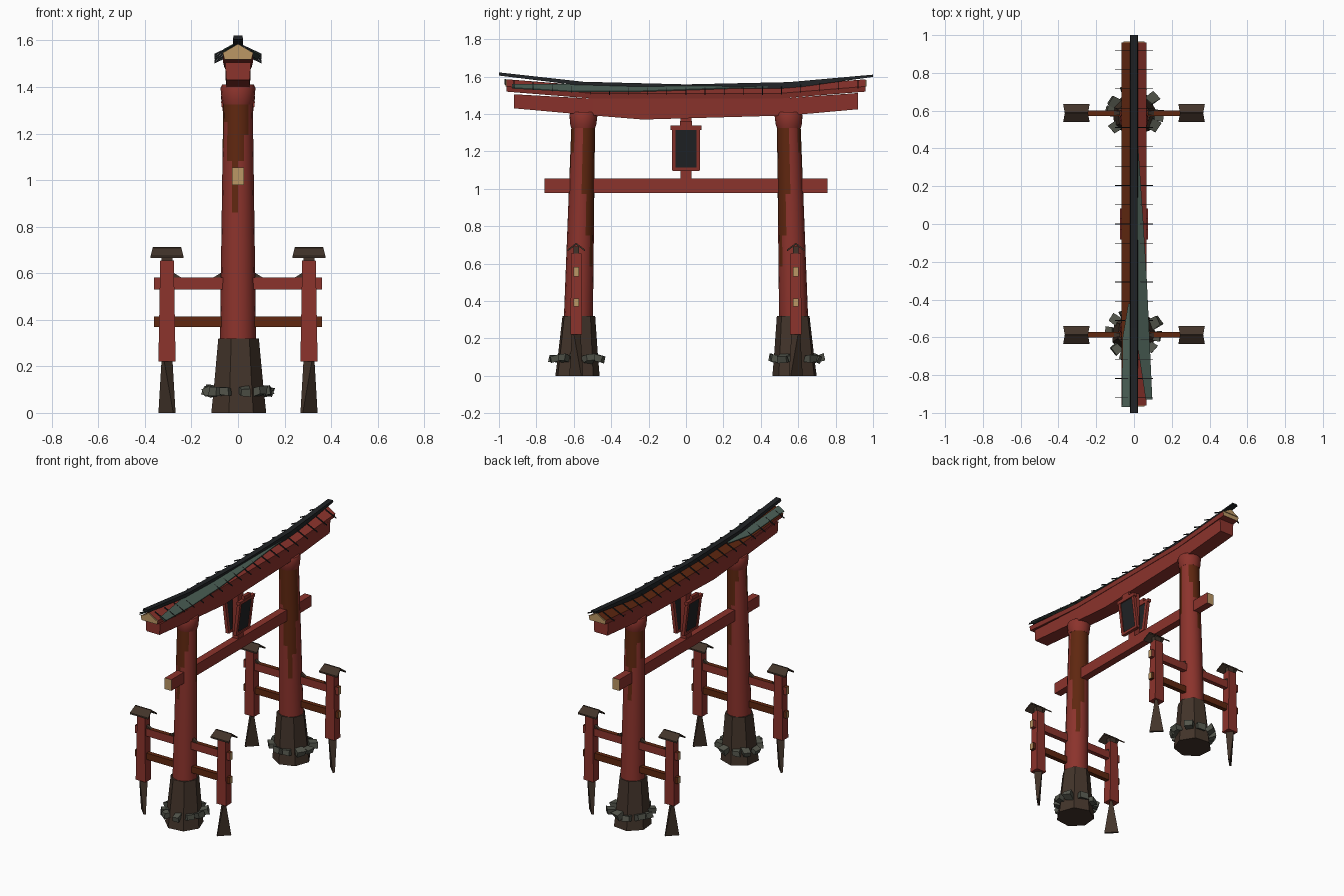
import bpy, bmesh, math, random
from mathutils import Vector, Matrix

old = bpy.data.objects.get("Cube")
if old:
    bpy.data.objects.remove(old)
random.seed(4)


def material(name, *rgb):
    m = bpy.data.materials.new(name)
    m.use_nodes = True
    m.diffuse_color = (*rgb, 1)
    m.node_tree.nodes["Principled BSDF"].inputs["Base Color"].default_value = (*rgb, 1)
    return m


RED = material("lacquer red", .26, .033, .025)
RUST = material("weathered rust", .115, .02, .005)
DARK = material("dark timber", .055, .034, .023)
BLACK = material("black lacquer", .014, .016, .018)
GREEN = material("verdigris copper", .07, .115, .092)
STONE = material("grey stone", .085, .09, .07)
TAN = material("cut wood end", .5, .31, .13)


def finish(name, bm, mats, rule=None, smooth=False):
    bmesh.ops.recalc_face_normals(bm, faces=bm.faces[:])
    if rule:
        for f in bm.faces:
            f.material_index = int(rule(f))
    me = bpy.data.meshes.new(name)
    bm.to_mesh(me)
    bm.free()
    for m in mats:
        me.materials.append(m)
    ob = bpy.data.objects.new(name, me)
    bpy.context.collection.objects.link(ob)
    if smooth:
        bpy.ops.object.select_all(action='DESELECT')
        ob.select_set(True)
        bpy.context.view_layer.objects.active = ob
        bpy.ops.object.shade_smooth_by_angle(angle=math.radians(40))
    return ob


def loft(name, rings, mats, rule=None, smooth=False):
    """Skin a list of equal closed rings and cap both ends."""
    bm = bmesh.new()
    loops = [[bm.verts.new(p) for p in r] for r in rings]
    n = len(loops[0])
    for a, b in zip(loops, loops[1:]):
        for i in range(n):
            j = (i + 1) % n
            bm.faces.new((a[i], a[j], b[j], b[i]))
    bm.faces.new(loops[0])
    bm.faces.new(loops[-1])
    return finish(name, bm, mats, rule, smooth)


def rect(x, y, z, hx, hy):
    return [(x + i * hx, y + j * hy, z) for i, j in ((-1, -1), (1, -1), (1, 1), (-1, 1))]


def block(name, x, y, z0, z1, hx, hy, mats, rule=None):
    return loft(name, [rect(x, y, z0, hx, hy), rect(x, y, z1, hx, hy)], mats, rule)


def circle(x, y, z, r, n, turn=0):
    return [(x + r * math.cos(turn + math.tau * i / n),
             y + r * math.sin(turn + math.tau * i / n), z) for i in range(n)]


def sag(y, points):
    """Height at y on a line through the points."""
    for (a, za), (b, zb) in zip(points, points[1:]):
        if y <= b:
            return za + (zb - za) * (y - a) / (b - a)
    return points[-1][1]


# Curved top beams: each section hangs on a height line
LOW_BOTTOM = [(-.92, 1.43), (-.5, 1.392), (-.23, 1.37), (.55, 1.392), (.92, 1.425)]
LOW_TOP = [(-.92, 1.505), (-.5, 1.482), (.5, 1.482), (.92, 1.512)]
EAVE = [(-.97, 1.548), (-.5, 1.51), (.5, 1.51), (.97, 1.548)]


def eave(y):
    return sag(y, EAVE)


def along_y(f):
    return abs(f.normal.y) > .8


low = []
for y in (-.92, -.5, -.23, .2, .55, .92):
    a, b = sag(y, LOW_BOTTOM), sag(y, LOW_TOP)
    low.append([(-.05, y, a), (.05, y, a), (.055, y, b), (-.055, y, b)])
loft("lower_lintel", low, [RED])


def roof_rule(f):
    if along_y(f):
        return 2
    return f.normal.z > .2 and f.normal.x < 0


STATIONS = (-.96, -.75, -.5, 0, .5, .75, .96)
loft("upper_lintel", [[(-.058, y, eave(y) - .028), (.058, y, eave(y) - .028),
                       (.065, y, eave(y)), (0, y, eave(y) + .038), (-.065, y, eave(y))]
                      for y in STATIONS], [RED, RUST, TAN], roof_rule)
for y in (-.963, .963):
    e = eave(y)
    gable = [[(-.055, y + d, e), (.055, y + d, e), (0, y + d, e + .033)] for d in (-.003, .003)]
    loft("gable_plate", gable, [TAN])

# Black ridge, thicker in the middle and sweeping up at the tips
RIDGE = [(-1, 1.605, 1.622), (-.55, 1.55, 1.572), (0, 1.53, 1.558),
         (.55, 1.535, 1.57), (1, 1.598, 1.61)]
loft("roof_ridge", [[(-.022, y, a), (.022, y, a), (.018, y, b), (-.018, y, b)]
                    for y, a, b in RIDGE], [BLACK])


# Copper sheets lying on the slopes
def sheet(name, spans):
    rings = []
    for y, x0, x1 in spans:
        z0, z1 = (eave(y) + .044 - .55 * abs(x) for x in (x0, x1))
        rings.append([(x0, y, z0), (x1, y, z1), (x1, y, z1 + .005), (x0, y, z0 + .005)])
    loft(name, rings, [GREEN])


sheet("copper_sheet_right", [(-.93, .062, .097), (-.62, .015, .083), (-.3, .015, .068),
                             (0, .015, .05), (.45, .015, .02)])
sheet("copper_sheet_left", [(-.97, -.065, -.02), (-.6, -.06, -.018), (-.42, -.03, -.018)])

# Thin tile ribs crossing the slopes
for s in (-1, 1):
    for i in range(19):
        y = -.92 + i * .1022
        e = eave(y)
        inner, outer = e + .03, e - .008
        loft("roof_rib", [[(s * x, y - .0018, z), (s * x, y + .0018, z),
                           (s * x, y + .0018, z + .008), (s * x, y - .0018, z + .008)]
                          for x, z in ((.018, inner), (.1, outer))], [BLACK])

# Lowest height of the weathering around a pillar, starting at +x and turning inward
STREAK = [.95, .75, .6, .8, 1.1, 1.25, 2, 2, 1.15, 1.25, 1.1, .88, 1.1, 1.2, 2, 2]

for side in (-1, 1):
    def centre(z):
        return side * (.583 - .025 * z)

    def streak_rule(f):
        c = f.calc_center_median()
        turn = math.atan2(-side * (c.y - centre(c.z)), c.x) % math.tau
        return abs(f.normal.z) < .8 and c.z > STREAK[int(turn / math.tau * 16) % 16]

    # Pillar, collar and flared footing
    levels = [.25 + i * .0555 for i in range(21)]
    loft("pillar", [circle(0, centre(z), z, .082 - .014 * z, 16) for z in levels],
         [RED, RUST], streak_rule, True)
    loft("pillar_collar", [circle(0, centre(z), z, r, 16) for z, r in
                           ((1.325, .064), (1.345, .07), (1.395, .075), (1.41, .068))],
         [RED], None, True)
    loft("pillar_footing", [circle(0, centre(z), z, r, 7, side) for z, r in
                            ((0, .122), (.1, .111), (.32, .09))], [DARK])

    # Ring of rough stones
    for i in range(10):
        a = math.tau * i / 10 + random.uniform(-.15, .15)
        bm = bmesh.new()
        bmesh.ops.create_cube(bm, size=1)
        for v in bm.verts:
            v.co *= random.uniform(.7, 1.1)
        size = Matrix.Diagonal((random.uniform(.045, .06), random.uniform(.05, .06), .04, 1))
        d = random.uniform(.112, .132)
        place = Vector((d * math.cos(a), side * .583 + d * math.sin(a), .092))
        spin = Matrix.Rotation(a, 4, 'Z') @ Matrix.Rotation(random.uniform(-.4, .4), 4, 'Y')
        bm.transform(Matrix.Translation(place) @ spin @ size)
        finish("footing_stone", bm, [STONE])

    # Side rails with pale cut ends
    yc = side * .587
    block("upper_rail", 0, yc, .53, .582, .36, .015, [RED, RUST, TAN],
          lambda f: 2 if abs(f.normal.x) > .8 else f.normal.z > .8)
    block("lower_rail", 0, yc, .37, .414, .36, .015, [RUST, TAN],
          lambda f: abs(f.normal.x) > .8)

    for s in (-1, 1):
        x = s * .305
        # Small wedges locking the rail
        for wx, lean in ((.085, 1), (.265, -1)):
            loft("rail_wedge", [[(s * (wx + lean * dx), yc + dy, z) for dx, z in
                                 ((-.012, .58), (.024, .58), (-.012, .602))]
                                for dy in (-.011, .011)], [DARK])
        # Outer post, twisted foot and little gabled cap
        loft("outer_post", [rect(x, yc, .22, .037, .031), rect(x, yc, .655, .029, .027)], [RED])
        t = s * side
        foot = []
        for z, long, thin, turn in ((0, .045, .007, -t), (.23, .007, .026, -t)):
            u, w = Vector((1, turn, 0)).normalized(), Vector((-turn, 1, 0)).normalized()
            foot.append([Vector((x, yc, z)) + u * long * i + w * thin * j
                         for i, j in ((-1, -1), (1, -1), (1, 1), (-1, 1))])
        loft("outer_post_foot", foot, [DARK])
        for d in (-1, 1):
            loft("post_cap_slope",
                 [[(x - h, yc + d * dy, z), (x + h, yc + d * dy, z),
                   (x + h, yc + d * dy, z + .01), (x - h, yc + d * dy, z + .01)]
                  for h, dy, z in ((.061, -.002, .702), (.07, .047, .665))], [DARK])
        block("post_cap_core", x, yc, .65, .69, .024, .014, [DARK])

# Tie beam and the strut above it
block("tie_beam", 0, 0, .978, 1.054, .025, .757, [RED, TAN], along_y)
block("centre_strut", 0, 0, 1.05, 1.4, .02, .03, [RED])

# Framed plaques leaning out on both sides
for s in (-1, 1):
    def leaning(name, y0, y1, z0, z1, back, front, mat):
        rings = []
        for z in (z0, z1):
            lean = .028 + (z - 1.1) * .13
            rings.append([(s * (lean + d), y, z) for d, y in
                          ((back, y0), (front, y0), (front, y1), (back, y1))])
        loft(name, rings, [mat])

    leaning("plaque_panel", -.058, .058, 1.11, 1.32, -.006, .006, BLACK)
    for y in (-.066, .066):
        leaning("plaque_side_frame", y - .01, y + .01, 1.098, 1.335, -.01, .012, RED)
    leaning("plaque_bottom_frame", -.07, .07, 1.096, 1.113, -.01, .012, RED)
    leaning("plaque_top_frame", -.083, .083, 1.315, 1.337, -.01, .014, RED)
    leaning("plaque_crest", -.033, .033, 1.337, 1.362, -.01, .012, RED)
